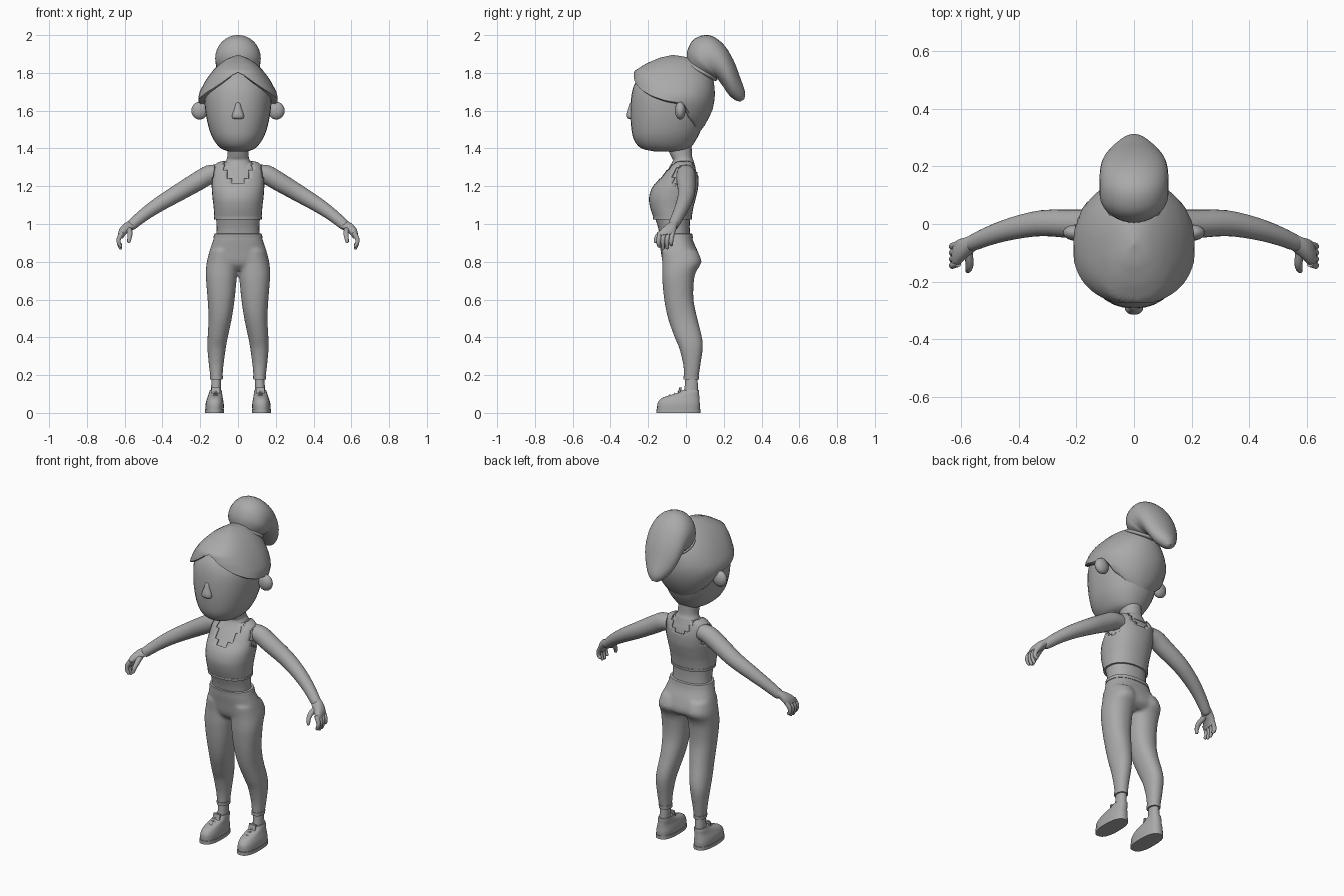
import bpy, bmesh, math
from mathutils import Vector as V

if "Cube" in bpy.data.objects:
    bpy.data.objects.remove(bpy.data.objects["Cube"])

grey = bpy.data.materials.new("plain grey")
grey.diffuse_color = (0.4, 0.4, 0.4, 1)
grey.use_nodes = True
grey.node_tree.nodes["Principled BSDF"].inputs["Base Color"].default_value = grey.diffuse_color


def spow(v, e):
    return math.copysign(abs(v) ** e, v)


def ring(c, u, v, n=32, p=2.2):
    """Superellipse ring around c with half axes u and v."""
    return [c + u * spow(math.cos(t), 2 / p) + v * spow(math.sin(t), 2 / p)
            for t in (2 * math.pi * i / n for i in range(n))]


def flat(z, x0, x1, y0, y1, p=2.2):
    return ring(V(((x0 + x1) / 2, (y0 + y1) / 2, z)), V(((x1 - x0) / 2, 0, 0)),
                V((0, (y1 - y0) / 2, 0)), p=p)


def slant(y0, z0, y1, z1, rx):
    a, b = V((0, y0, z0)), V((0, y1, z1))
    return ring((a + b) / 2, (b - a) / 2, V((rx, 0, 0)), p=2)


def finish(name, bm, mirror=False):
    bmesh.ops.recalc_face_normals(bm, faces=bm.faces)
    me = bpy.data.meshes.new(name)
    bm.to_mesh(me)
    bm.free()
    me.materials.append(grey)
    ob = bpy.data.objects.new(name, me)
    bpy.context.collection.objects.link(ob)
    bpy.context.view_layer.objects.active = ob
    bpy.ops.object.select_all(action='DESELECT')
    ob.select_set(True)
    bpy.ops.object.shade_smooth_by_angle(angle=math.radians(45))
    if mirror:
        m = ob.modifiers.new("mirror", 'MIRROR')
        m.use_mirror_merge = False
    return ob


def skin(bm, rings, steps=4, caps=True):
    """Smooth loft through rings of equal length."""
    rows, last = [], len(rings) - 1
    for i in range(last):
        a, b, c, d = (rings[max(0, min(last, i + k))] for k in (-1, 0, 1, 2))
        for s in range(steps):
            t = s / steps
            rows.append([q + 0.5 * t * ((r - p_) + t * ((2 * p_ - 5 * q + 4 * r - w)
                         + t * (3 * (q - r) + w - p_))) for p_, q, r, w in zip(a, b, c, d)])
    rows.append(rings[-1])
    vs = [[bm.verts.new(co) for co in row] for row in rows]
    n = len(vs[0])
    for lo, hi in zip(vs, vs[1:]):
        for i in range(n):
            j = (i + 1) % n
            bm.faces.new((lo[i], lo[j], hi[j], hi[i]))
    if caps:
        bm.faces.new(vs[0])
        bm.faces.new(vs[-1])


def loft(name, rings, mirror=False, **k):
    bm = bmesh.new()
    skin(bm, rings, **k)
    return finish(name, bm, mirror)


def tube(bm, pts, n=16, side=V((0, 1, 0))):
    """Tube through (x, y, z, radius) points with a rounded end."""
    cs = [V(p[:3]) for p in pts]
    rings = []
    for i, c in enumerate(cs):
        t = (cs[min(i + 1, len(cs) - 1)] - cs[max(i - 1, 0)]).normalized()
        u = (side - t * side.dot(t)).normalized()
        r = pts[i][3]
        rings.append(ring(c, u * r, t.cross(u) * r, n, 2))
    for f, s in ((0.6, 0.8), (0.95, 0.35)):
        rings.append(ring(c + t * r * f, u * r * s, t.cross(u) * r * s, n, 2))
    skin(bm, rings, 3)


def ball(name, loc, size, mirror=False):
    bm = bmesh.new()
    bmesh.ops.create_uvsphere(bm, u_segments=20, v_segments=12, radius=1)
    for v in bm.verts:
        v.co = V(a * b + c for a, b, c in zip(v.co, size, loc))
    return finish(name, bm, mirror)


def lerp(table, x):
    for a, b in zip(table, table[1:]):
        if x <= b[0]:
            t = max(0, (x - a[0]) / (b[0] - a[0]))
            return [p + (q - p) * t for p, q in zip(a[1:], b[1:])]
    return list(table[-1][1:])


# head and nose
head = [(1.385, .05, -.17, -.01), (1.40, .09, -.235, .02), (1.44, .125, -.272, .05),
        (1.50, .152, -.288, .08), (1.60, .173, -.294, .11), (1.70, .175, -.285, .12),
        (1.77, .14, -.255, .10), (1.83, .08, -.19, .05)]
loft("head", [flat(z, -x, x, a, b) for z, x, a, b in head])
nose = [(1.556, .018, -.30), (1.562, .03, -.312), (1.58, .03, -.315), (1.61, .02, -.307),
        (1.638, .012, -.298), (1.643, .006, -.292)]
loft("nose", [flat(z, -x, x, y, -.27) for z, x, y in nose])
ball("ear", (.203, -.03, 1.60), (.044, .028, .047), True)

# hair cap with a parted fringe and pointed nape: z, side, front and back radius
cap = [(1.45, .12, .16, .115), (1.53, .165, .19, .175), (1.60, .197, .20, .21), (1.66, .213, .205, .222),
       (1.70, .203, .21, .224), (1.76, .172, .212, .216), (1.81, .135, .203, .19),
       (1.85, .095, .14, .15), (1.88, .05, .07, .10), (1.895, .001, .001, .001)]
edge = [(0, 1.80), (12, 1.785), (25, 1.75), (40, 1.71), (60, 1.67), (80, 1.645), (105, 1.63),
        (118, 1.56), (140, 1.51), (180, 1.462)]


def hair_point(i, s, inset=0.0):
    a = 2 * math.pi * i / 64
    z0 = lerp(edge, math.degrees(min(a, 2 * math.pi - a)))[0]
    z = z0 + (1.895 - z0) * math.sin(s * math.pi / 2)
    rx, rf, rb = lerp(cap, z)
    c, d = math.cos(a), math.sin(a)
    ry = rf if c > 0 else rb
    q = 2.5 if c > 0 else 2.1
    r = (abs(c) ** q + abs(d) ** q) ** (-1 / q) * (1 - inset)
    return V((r * d * rx, -.07 - r * c * ry, z + inset * .03))


hair = [[hair_point(i, 0, k) for i in range(64)] for k in (.25, .04)]
hair += [[hair_point(i, .02 + .979 * s / 15) for i in range(64)] for s in range(16)]
loft("hair", hair, steps=1)

# ponytail and its tie
tail = [(.150, 1.77, .005, 1.855, .085), (.165, 1.77, .008, 1.92, .113), (.17, 1.765, .045, 1.98, .12),
        (.18, 1.75, .12, 2.0, .12), (.195, 1.73, .195, 1.955, .117), (.215, 1.70, .25, 1.87, .105),
        (.235, 1.675, .287, 1.775, .08), (.262, 1.655, .312, 1.70, .045), (.287, 1.648, .308, 1.66, .015)]
loft("ponytail", [slant(*t) for t in tail])
tie = [(.14, 1.76, -.005, 1.84, .08), (.158, 1.758, -.012, 1.852, .098), (.166, 1.765, -.008, 1.865, .10),
       (.16, 1.775, .005, 1.872, .085)]
loft("hair_tie", [slant(*t) for t in tie])

# neck and torso
neck = [(1.30, .085, -.09, .05), (1.335, .065, -.07, .04), (1.36, .056, -.08, .032), (1.43, .056, -.11, .03)]
loft("neck", [flat(z, -x, x, a, b) for z, x, a, b in neck])
chest = [(1.035, .125, -.173, .03), (1.09, .129, -.19, .04), (1.14, .135, -.195, .053), (1.19, .139, -.18, .064),
         (1.24, .14, -.142, .066), (1.28, .137, -.112, .06), (1.31, .125, -.088, .05),
         (1.328, .10, -.07, .043), (1.335, .065, -.06, .036)]
waist = [(.90, .118, -.135, .025), (.97, .113, -.145, .02), (1.03, .116, -.163, .022)]
g = .007
loft("torso", [flat(z, -x, x, a, b) for z, x, a, b in waist]
     + [flat(z - g / 2, g - x, x - g, a + g, b - g) for z, x, a, b in chest[1:]])

# sports top: shell with neck scoop and arm holes cut away
bm = bmesh.new()
skin(bm, [flat(z, -x, x, a, b) for z, x, a, b in chest], 6, False)
cut = []
for f in bm.faces:
    c = f.calc_center_median()
    scoop = c.z > (1.215 if c.y < 0 else 1.25) + 9 * c.x ** 2 + 1500 * c.x ** 4 and abs(c.x) < .08
    hole = ((c.y + .02) / .05) ** 2 + ((c.z - 1.25) / .06) ** 2 < 1 and abs(c.x) > .09
    if scoop or hole:
        cut.append(f)
bmesh.ops.delete(bm, geom=cut, context='FACES')
top = finish("sports_top", bm)
sol = top.modifiers.new("cloth", 'SOLIDIFY')
sol.thickness, sol.offset = .007, -1
loft("top_hem", [flat(z, -x, x, a, b) for z, x, a, b in
     [(1.024, .118, -.165, .023), (1.025, .126, -.174, .031), (1.04, .127, -.176, .033), (1.041, .12, -.17, .03)]],
     steps=1)

# leggings: hips and two legs fused together
bm = bmesh.new()
hips = [(.945, .122, -.145, .03), (.91, .133, -.142, .038), (.86, .15, -.134, .06), (.81, .16, -.126, .075),
        (.78, .155, -.115, .07), (.755, .12, -.09, .04)]
skin(bm, [flat(z, -x, x, a, b, 2.4) for z, x, a, b in hips])
legs = [(.86, .01, .15, -.13, .06), (.80, .002, .165, -.126, .082), (.75, .004, .17, -.126, .055),
        (.70, .008, .169, -.125, .042), (.60, .018, .161, -.115, .04), (.50, .033, .156, -.095, .06),
        (.40, .054, .161, -.06, .085), (.34, .065, .162, -.035, .089), (.25, .077, .154, -.014, .076),
        (.18, .083, .145, -.01, .066)]
for s in (1, -1):
    skin(bm, [flat(z, s * a, s * b, c, d) for z, a, b, c, d in legs])
pants = finish("leggings", bm)
rem = pants.modifiers.new("fuse", 'REMESH')
rem.mode, rem.voxel_size, rem.use_smooth_shade = 'VOXEL', .009, True
sm = pants.modifiers.new("soften", 'SMOOTH')
sm.iterations, sm.factor = 4, .5
band = [(.925, .12, -.14, .03), (.926, .131, -.146, .037), (.948, .125, -.149, .033), (.95, .115, -.14, .025)]
loft("waistband", [flat(z, -x, x, a, b, 2.3) for z, x, a, b in band], steps=1)
loft("leg_cuff", [flat(z, a, b, c, d) for z, a, b, c, d in
     [(.176, .088, .14, -.005, .06), (.177, .081, .147, -.013, .068), (.196, .08, .149, -.013, .069),
      (.197, .088, .14, -.005, .06)]], True, steps=1)

# socks and shoes
loft("sock", [flat(z, a, b, c, d) for z, a, b, c, d in
     [(.08, .09, .145, -.02, .065), (.13, .09, .143, -.008, .064), (.19, .09, .138, -.003, .06)]], True)
shoe = [(.018, .076, .172, -.152, .073), (.04, .075, .172, -.152, .074), (.06, .077, .169, -.146, .072),
        (.08, .081, .162, -.125, .071), (.095, .083, .157, -.08, .07), (.108, .085, .153, -.04, .07),
        (.122, .087, .148, -.022, .069)]
loft("shoe", [flat(z, a, b, c, d, 2.5) for z, a, b, c, d in shoe], True)
loft("sole", [flat(z, .073, .175, -.156, .076, 2.5) for z in (0, .02)], True, steps=1)
loft("shoe_tongue", [flat(z, .095, .14, y, y + .014, 4) for z, y in
     [(.085, -.055), (.11, -.042), (.135, -.036)]], True)
bm = bmesh.new()
for y, z in ((-.085, .093), (-.06, .102), (-.04, .111)):
    tube(bm, [(.092, y + .01, z - .012, .005), (.118, y, z, .005), (.145, y + .01, z - .012, .005)], 8)
finish("laces", bm, True)

# arms with hands
bm = bmesh.new()
tube(bm, [(.10, 0, 1.27, .045), (.15, 0, 1.262, .05), (.21, 0, 1.228, .05), (.32, .003, 1.163, .045),
          (.42, -.015, 1.103, .039), (.50, -.04, 1.047, .033), (.56, -.065, .997, .028)], 24)
finish("arm", bm, True)
palm = [((.55, -.06, 1.004), .026, .026), ((.585, -.082, .985), .036, .025), ((.61, -.098, .96), .045, .022),
        ((.622, -.105, .935), .042, .017)]
across, thick = V((.1, -1, -.1)).normalized(), V((.75, .1, .65)).normalized()
loft("palm", [ring(V(c), across * a, thick * b) for c, a, b in palm], True)
bm = bmesh.new()
for k, drop in enumerate((.0, .01, .008, -.008)):
    y = -.137 + .022 * k
    tube(bm, [(.612, y, .955, .013), (.63, y - .006, .925, .0125), (.631, y - .008, .90, .011),
              (.622, y - .006, .883 - drop, .009)], 10)
tube(bm, [(.578, -.09, .975, .016), (.572, -.135, .952, .014), (.574, -.155, .93, .012), (.578, -.162, .908, .009)],
     10, V((1, 0, 0)))
finish("fingers", bm, True)
